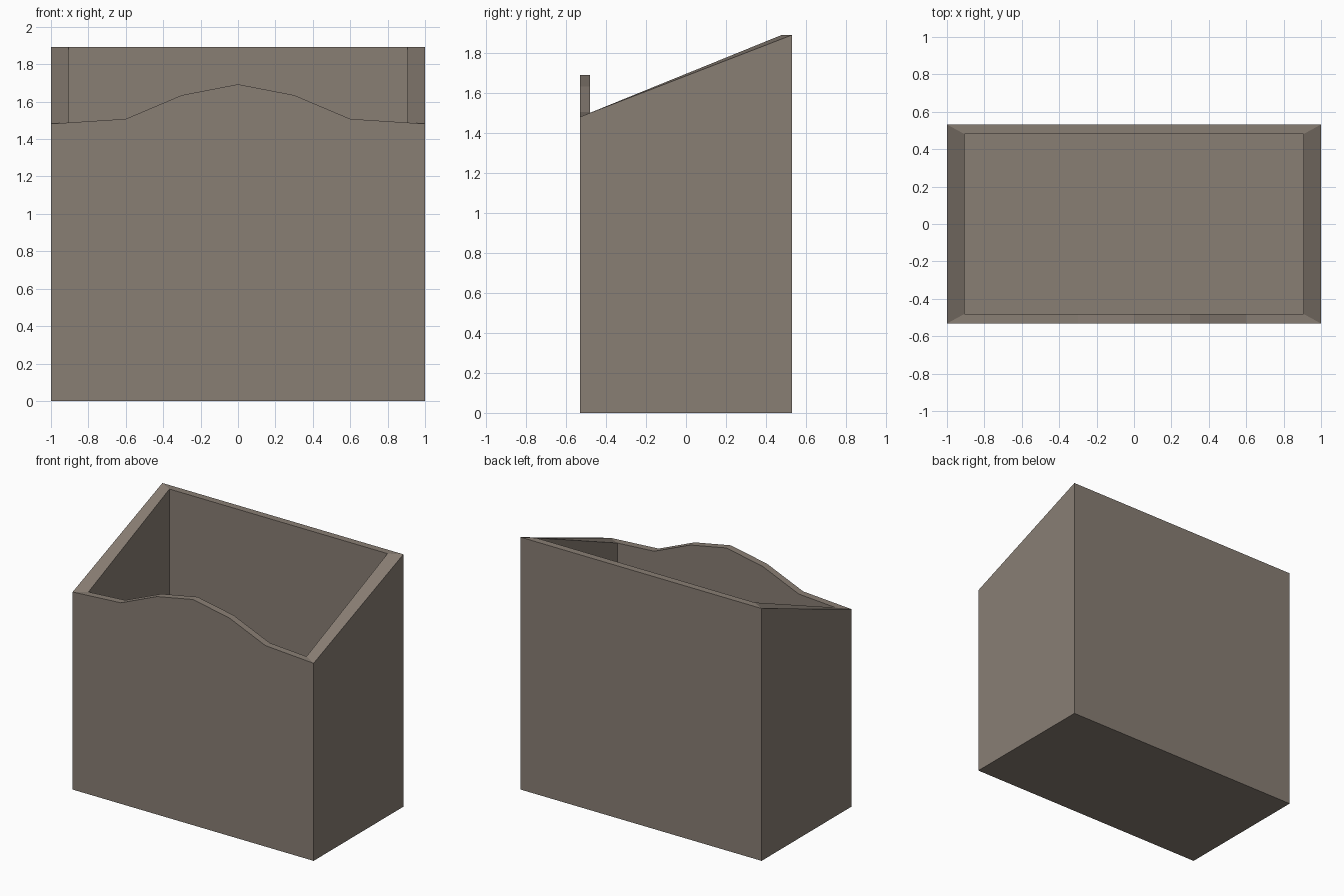
import bpy
import bmesh

cube = bpy.data.objects.get("Cube")
if cube:
    bpy.data.objects.remove(cube, do_unlink=True)

HALF_W, HALF_D = 1.0, 0.532      # outer half size
IN_W, IN_D = 0.905, 0.48         # inner half size
BACK_Z, FLOOR_Z = 1.893, 0.05

# One flat colour
stone = bpy.data.materials.new("warm_grey")
colour = (0.25, 0.21, 0.175, 1.0)
stone.diffuse_color = colour
stone.use_nodes = True
stone.node_tree.nodes["Principled BSDF"].inputs["Base Color"].default_value = colour


def front_crest(half_width, end_z):
    """Wavy front edge as (x, z) points from right to left."""
    half = [(half_width, end_z), (0.6, 1.508), (0.3, 1.635)]
    return [(-x, z) for x, z in half] + [(0, 1.693)] + half[::-1]


def add_shell(bm, half_width, half_depth, end_z, base_z, inward):
    """Four walls and a base; returns the rim loop."""
    rim = [bm.verts.new((x, -half_depth, z)) for x, z in front_crest(half_width, end_z)]
    rim += [bm.verts.new((x, half_depth, BACK_Z)) for x in (half_width, -half_width)]
    base = [bm.verts.new((sx * half_width, sy * half_depth, base_z))
            for sx, sy in ((-1, -1), (1, -1), (1, 1), (-1, 1))]
    faces = [
        [base[0], base[1]] + rim[6::-1],           # front wall
        [base[1], base[2], rim[7], rim[6]],        # left wall
        [base[2], base[3], rim[8], rim[7]],        # back wall
        [base[3], base[0], rim[0], rim[8]],        # right wall
        base[::-1],                                # base
    ]
    for f in faces:
        bm.faces.new(f[::-1] if inward else f)
    return rim


# Open bin with sloping sides and wavy front
bm = bmesh.new()
outer = add_shell(bm, HALF_W, HALF_D, 1.482, 0.0, False)
inner = add_shell(bm, IN_W, IN_D, 1.488, FLOOR_Z, True)

# Rim joining both shells
for i in range(len(outer)):
    j = (i + 1) % len(outer)
    bm.faces.new((outer[i], outer[j], inner[j], inner[i]))

mesh = bpy.data.meshes.new("open_bin")
bm.to_mesh(mesh)
bm.free()
mesh.materials.append(stone)
bin_object = bpy.data.objects.new("open_bin", mesh)
bpy.context.collection.objects.link(bin_object)
